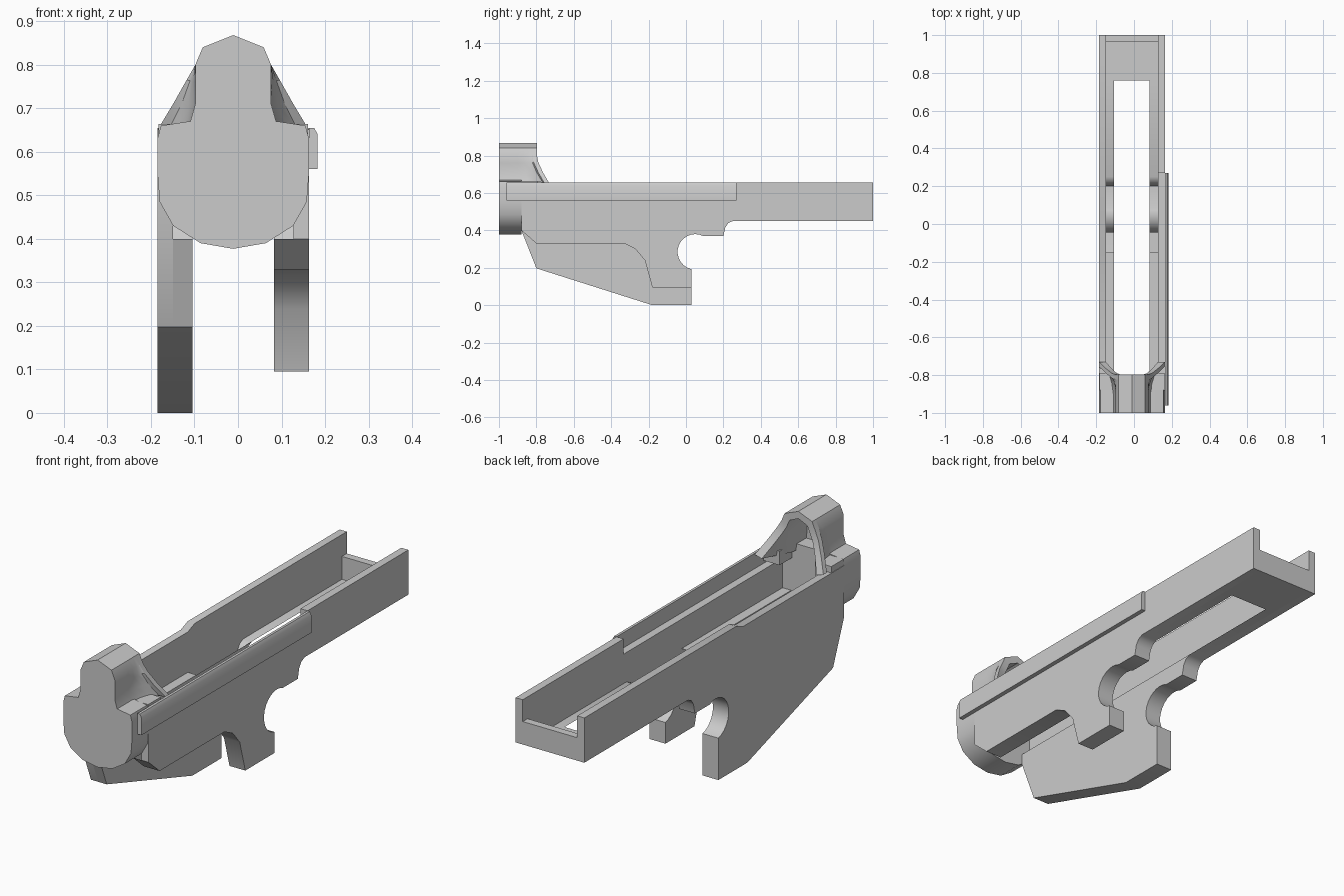
import bpy, bmesh
from math import sin, cos, radians

if "Cube" in bpy.data.objects:
    bpy.data.objects.remove(bpy.data.objects["Cube"])

CX = -0.011                       # centre line of the housing
OUT, MID, INN = 0.174, 0.138, 0.094   # half widths: outer skin, channel, slot


def finish(name, bm):
    bmesh.ops.remove_doubles(bm, verts=bm.verts, dist=1e-5)
    bmesh.ops.recalc_face_normals(bm, faces=bm.faces)
    me = bpy.data.meshes.new(name)
    bm.to_mesh(me)
    bm.free()
    ob = bpy.data.objects.new(name, me)
    bpy.context.collection.objects.link(ob)
    bpy.ops.object.select_all(action='DESELECT')
    ob.select_set(True)
    bpy.context.view_layer.objects.active = ob
    bpy.ops.object.shade_smooth_by_angle(angle=radians(32))
    return ob


def face(bm, pts):
    return bm.faces.new([bm.verts.new(p) for p in pts])


def prism(name, pts, a, b, axis):
    """Extrude a profile: (y, z) along x, or (x, z) along y."""
    bm = bmesh.new()
    put = (lambda p, t: (t, p[0], p[1])) if axis == 'x' else (lambda p, t: (p[0], t, p[1]))
    face(bm, [put(p, a) for p in pts])
    face(bm, [put(p, b) for p in pts])
    for p, q in zip(pts, pts[1:] + pts[:1]):
        face(bm, [put(p, a), put(q, a), put(q, b), put(p, b)])
    return finish(name, bm)


def rect(u0, u1, v0, v1):
    return [(u0, v0), (u1, v0), (u1, v1), (u0, v1)]


# Shared lower edge: round cutout, small step, straight rear
cutout = [(0.05 + 0.095 * cos(radians(a)), 0.285 + 0.095 * sin(radians(a)))
          for a in range(258, 70, -14)]
rear_edge = cutout + [(0.09, 0.37), (0.2, 0.37), (0.21, 0.415), (0.225, 0.438), (0.25, 0.45)]
left_low = [(-0.88, 0.40), (-0.8, 0.197), (-0.18, 0.0), (0.03, 0.0)]
right_low = [(-0.88, 0.40), (-0.8, 0.33), (-0.33, 0.33), (-0.27, 0.30), (-0.22, 0.24),
             (-0.18, 0.095), (0.03, 0.095)]
left_top = [(1, 0.655), (-0.1, 0.655), (-0.15, 0.635), (-0.88, 0.635)]
right_top = [(1, 0.655), (0.27, 0.655), (0.27, 0.585), (-0.88, 0.585)]

for side, s, low, top in (("left", -1, left_low, left_top), ("right", 1, right_low, right_top)):
    o, m, i = (CX + s * d for d in (OUT, MID, INN))
    edge = low + rear_edge
    # Outer wall
    prism(side + "_wall", edge + [(1, 0.45)] + top, o, m, 'x')
    # Inner liner: lower flange, inner skin and front ledge
    bm = bmesh.new()
    path = edge + [(0.76, 0.45)]
    for p, q in zip(path, path[1:]):
        face(bm, [(m, *p), (m, *q), (i, *q), (i, *p)])
    face(bm, [(i, *p) for p in edge + [(-0.88, 0.45)]])
    face(bm, [(m, -0.88, 0.45), (m, -0.15, 0.45), (i, -0.15, 0.45), (i, -0.88, 0.45)])
    finish(side + "_liner", bm)
    # Shoulder beside the hood
    prism(side + "_shoulder", rect(*sorted((CX + s * 0.09, CX + s * 0.172)), 0.6, 0.664),
          -0.88, -0.79, 'y')

# Rear floor and end plate
bm = bmesh.new()
face(bm, [(CX + x, y, 0.45) for x, y in ((-MID, 0.76), (MID, 0.76), (MID, 1), (-MID, 1))])
finish("rear_floor", bm)
prism("end_plate", rect(0.965, 1.0, 0.45, 0.555), CX - MID, CX + MID, 'x')

# Side rail with chamfered top
prism("side_rail", [(0.163, 0.56), (0.183, 0.56), (0.183, 0.64), (0.175, 0.655), (0.163, 0.655)],
      -0.96, 0.27, 'y')

# Rounded front block
half = [(0.075, 0.39), (0.138, 0.43), (0.169, 0.485), (0.174, 0.55), (0.174, 0.63),
        (0.166, 0.66), (0.1, 0.67)]
prism("front_block", [(CX, 0.377)] + [(CX + x, z) for x, z in half]
      + [(CX - x, z) for x, z in reversed(half)], -1.0, -0.88, 'y')

# Flared hollow hood: loops of (x, y, z) from front face, round the arch, to the inside
tab = [(0, 0.868), (0.07, 0.84), (0.087, 0.80), (0.087, 0.76), (0.087, 0.71), (0.1, 0.665)]
arch = [(0, -0.797, 0.868), (0.07, -0.797, 0.84), (0.087, -0.797, 0.80),
        (0.107, -0.79, 0.765), (0.138, -0.765, 0.71), (0.174, -0.73, 0.65)]
inner = [(0, -0.797, 0.835), (0.045, -0.797, 0.815), (0.06, -0.797, 0.78),
         (0.08, -0.79, 0.745), (0.108, -0.765, 0.695), (0.138, -0.73, 0.64)]
deep = [(0, 0.835), (0.045, 0.815), (0.06, 0.78), (0.062, 0.745), (0.064, 0.695), (0.07, 0.64)]


def blend(t):
    """Quarter-round flare from the tab side out to the arch edge."""
    w = 1 - cos(radians(90 * t))
    v = sin(radians(90 * t))
    return [(p[0] + (a[0] - p[0]) * w, -0.9 + (a[1] - 0.025 + 0.9) * v, p[1] + (a[2] - p[1]) * w)
            for p, a in zip(tab, arch)]


loops = [[(x, -1.0, z) for x, z in tab]] + [blend(t) for t in (0, 0.25, 0.5, 0.75, 1)]
loops += [arch, inner, [(x, -0.86, z) for x, z in deep], [(x, -0.95, z) for x, z in deep]]
bm = bmesh.new()
full = [[(CX - x, y, z) for x, y, z in reversed(l)] + [(CX + x, y, z) for x, y, z in l[1:]]
        for l in loops]
for a, b in zip(full, full[1:]):
    for k in range(len(a) - 1):
        face(bm, [a[k], a[k + 1], b[k + 1], b[k]])
face(bm, full[0])
face(bm, full[-1])
finish("hood", bm)
